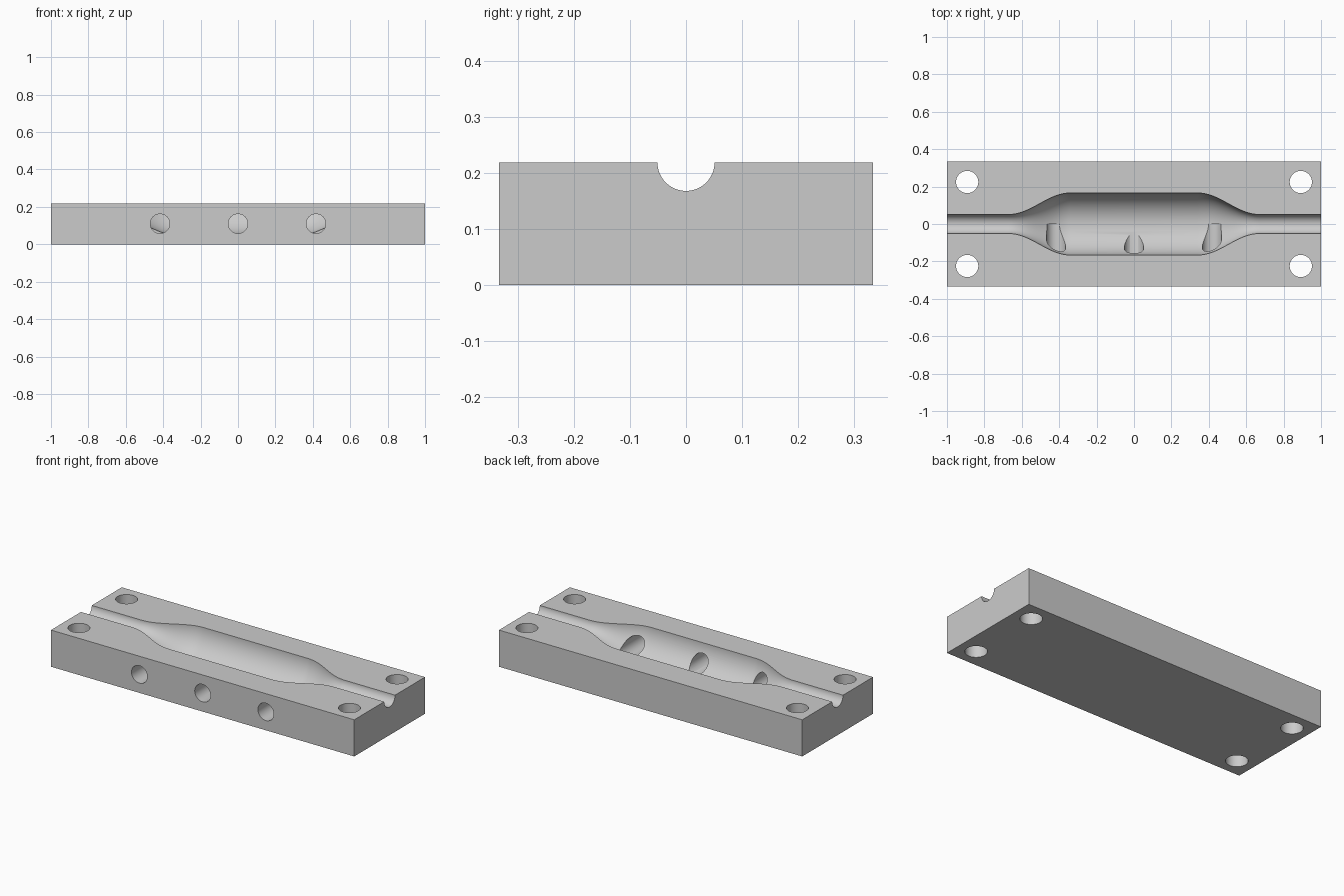
import bpy, bmesh, math
from mathutils import Matrix, Vector

if "Cube" in bpy.data.objects:
    bpy.data.objects.remove(bpy.data.objects["Cube"], do_unlink=True)

WIDTH, HEIGHT = 0.667, 0.2185
CAVITY_R, CHANNEL_R = 0.166, 0.051

grey = bpy.data.materials.new("mould grey")
grey.use_nodes = True
colour = (0.6, 0.6, 0.6, 1)
grey.diffuse_color = colour
grey.node_tree.nodes["Principled BSDF"].inputs["Base Color"].default_value = colour


def finish(name, bm):
    bmesh.ops.recalc_face_normals(bm, faces=bm.faces)
    mesh = bpy.data.meshes.new(name)
    bm.to_mesh(mesh)
    bm.free()
    mesh.materials.append(grey)
    obj = bpy.data.objects.new(name, mesh)
    bpy.context.collection.objects.link(obj)
    return obj


def cylinder(name, start, end, radius, sides=64):
    start, end = Vector(start), Vector(end)
    axis = end - start
    turn = axis.to_track_quat('Z', 'Y').to_matrix().to_4x4()
    bm = bmesh.new()
    bmesh.ops.create_cone(bm, cap_ends=True, segments=sides, radius1=radius,
                          radius2=radius, depth=axis.length,
                          matrix=Matrix.Translation((start + end) / 2) @ turn)
    return finish(name, bm)


def cavity(name, sides=96, steps=24):
    # Bottle-shaped solid of revolution along x with eased shoulders
    half = [(1.1, CHANNEL_R)]
    for i in range(steps + 1):
        t = i / steps
        ease = (1 - math.cos(math.pi * t)) / 2
        half.append((0.67 - 0.33 * t, CHANNEL_R + (CAVITY_R - CHANNEL_R) * ease))
    profile = half + [(-x, r) for x, r in reversed(half)]
    bm = bmesh.new()
    rings = []
    for x, r in profile:
        angles = [2 * math.pi * (k + 0.5) / sides for k in range(sides)]
        rings.append([bm.verts.new((x, r * math.cos(a), HEIGHT + r * math.sin(a)))
                      for a in angles])
    for a, b in zip(rings, rings[1:]):
        for k in range(sides):
            n = (k + 1) % sides
            bm.faces.new((a[k], a[n], b[n], b[k]))
    bm.faces.new(rings[0])
    bm.faces.new(rings[-1])
    return finish(name, bm)


# Solid block
bm = bmesh.new()
bmesh.ops.create_cube(bm, size=1, matrix=Matrix.Translation((0, 0, HEIGHT / 2))
                      @ Matrix.Diagonal((2, WIDTH, HEIGHT, 1)))
block = finish("mould_half", bm)

# Cavity, three front ports and four corner bolt holes
cutters = [cavity("cavity_cutter")]
for x in (-0.417, 0, 0.417):
    cutters.append(cylinder("port_cutter", (x, -0.5, 0.11), (x, 0, 0.11), 0.052))
for x in (-0.892, 0.892):
    for y in (-0.2245, 0.2245):
        cutters.append(cylinder("bolt_hole_cutter", (x, y, -0.1), (x, y, 0.4), 0.0595))

bpy.context.view_layer.objects.active = block
block.select_set(True)
for cutter in cutters:
    cutter.hide_render = True
    mod = block.modifiers.new(cutter.name, 'BOOLEAN')
    mod.operation = 'DIFFERENCE'
    mod.solver = 'EXACT'
    mod.object = cutter
    bpy.ops.object.modifier_apply(modifier=mod.name)
    bpy.data.objects.remove(cutter, do_unlink=True)

bpy.ops.object.shade_smooth_by_angle(angle=math.radians(30))
